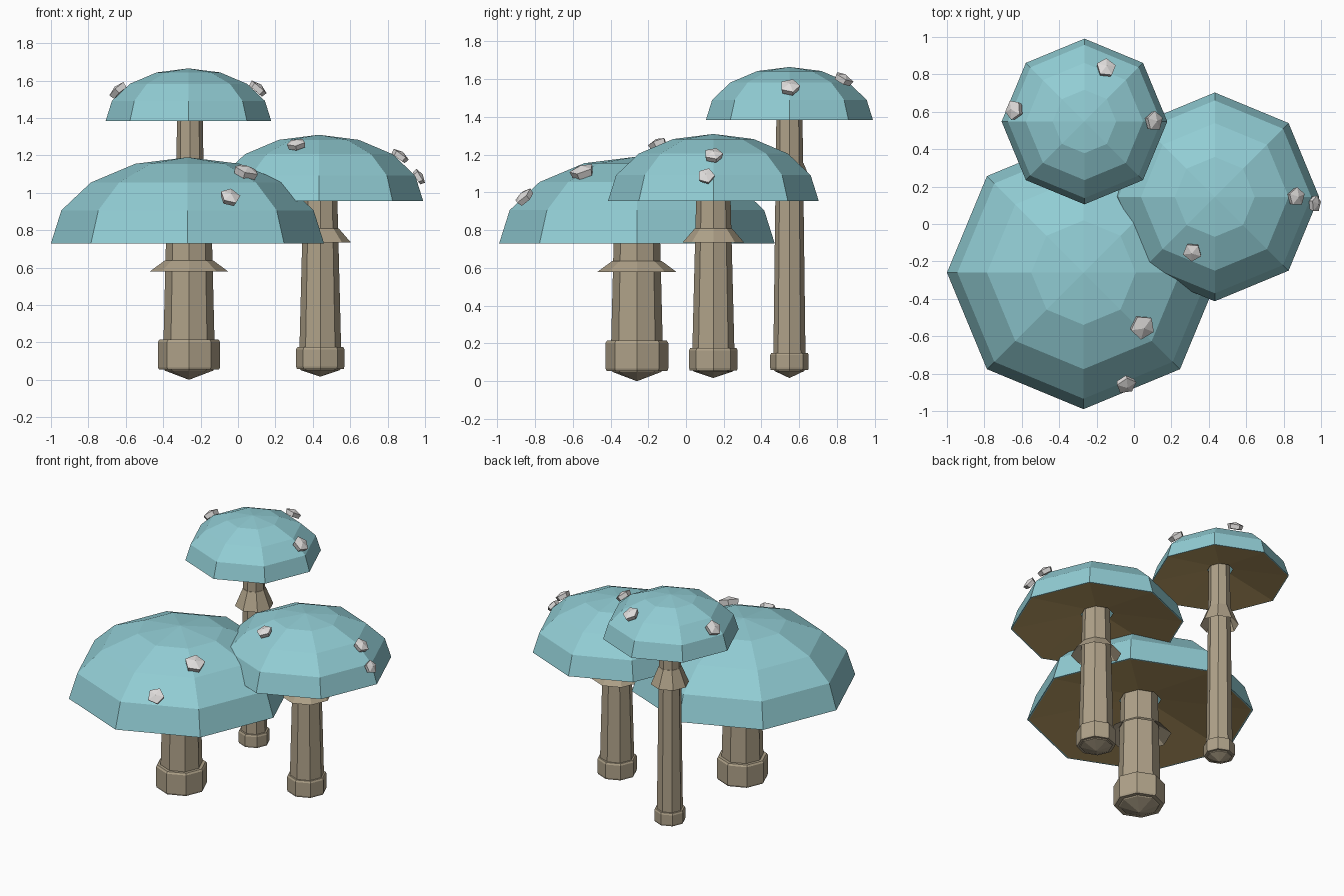
import bpy, bmesh
from math import cos, sin, tau, radians
from mathutils import Vector

cube = bpy.data.objects.get("Cube")
if cube:
    bpy.data.objects.remove(cube)


def material(name, rgb):
    m = bpy.data.materials.new(name)
    m.use_nodes = True
    m.diffuse_color = (*rgb, 1)
    m.node_tree.nodes["Principled BSDF"].inputs["Base Color"].default_value = (*rgb, 1)
    return m


TEAL = material("teal cap", (0.285, 0.61, 0.66))
BROWN = material("brown gills", (0.48, 0.33, 0.13))
TAN = material("tan stem", (0.43, 0.36, 0.25))
GREY = material("grey wart", (0.74, 0.72, 0.71))


def lathe(name, profile, sides, mats, location, band_mats=None):
    """Spin (radius, height) points round z; zero radius makes a single tip."""
    bm = bmesh.new()
    rings = []
    for r, z in profile:
        count = sides if r > 0 else 1
        rings.append([bm.verts.new((r * cos(tau * i / sides), r * sin(tau * i / sides), z))
                      for i in range(count)])
    for k, (a, b) in enumerate(zip(rings, rings[1:])):
        for i in range(sides):
            j = (i + 1) % sides
            quad = [a[i % len(a)], a[j % len(a)], b[j % len(b)], b[i % len(b)]]
            face = bm.faces.new(list(dict.fromkeys(quad)))
            face.material_index = band_mats[k] if band_mats else 0
    bmesh.ops.recalc_face_normals(bm, faces=bm.faces)
    mesh = bpy.data.meshes.new(name)
    bm.to_mesh(mesh)
    bm.free()
    for m in mats:
        mesh.materials.append(m)
    obj = bpy.data.objects.new(name, mesh)
    obj.location = location
    bpy.context.collection.objects.link(obj)
    return obj


def mushroom(name, x, y, cap_r, cap_z, cap_h, tip, foot, foot_r, stem_r,
             skirt, warts):
    # Hollow cap: dome, thin rim and conical gills, open round the stem
    dome = [(cap_r * cos(radians(a)), cap_h * sin(radians(a))) for a in (67.5, 45, 22.5, 0)]
    gills = [(cap_r * 0.985, 0), (cap_r * 0.185, cap_r * 0.15)]
    lathe(name + "_cap", [(0, cap_h)] + dome + gills, 8, [TEAL, BROWN],
          (x, y, cap_z), [0, 0, 0, 0, 0, 1])

    # Stem tapering up into the cap, pointed at the bottom
    low, high = foot
    base_r, top_r = stem_r
    top = cap_z + cap_r * 0.25
    stem_at = (x + 0.008, y, 0)
    lathe(name + "_stem", [(0, tip), (base_r * 0.92, low - 0.006), (base_r, low + 0.01),
                           (top_r, top), (0, top)], 8, [TAN], stem_at)

    # Swollen foot sleeve round the stem
    lathe(name + "_foot", [(base_r * 0.9, low), (foot_r * 0.97, low),
                           (foot_r, low + 0.012), (foot_r, high - 0.012),
                           (foot_r * 0.95, high), (base_r * 0.9, high)],
          8, [TAN], stem_at)

    # Flared skirt, open underneath
    z0, z1, wide, narrow = skirt
    lathe(name + "_skirt", [(wide, z0), (narrow, z1), (top_r, z1)], 8, [TAN], stem_at)

    # Five-sided warts standing along the cap's surface direction
    for i, (wx, wy, wz, r) in enumerate(warts):
        obj = lathe(f"{name}_wart_{i + 1}",
                    [(0, -0.4 * r), (0.87 * r, -0.4 * r), (r, 0.15 * r), (0, 0.45 * r)],
                    5, [GREY], (wx, wy, wz))
        normal = Vector(((wx - x) / cap_r ** 2, (wy - y) / cap_r ** 2,
                         (wz - cap_z) / cap_h ** 2))
        obj.rotation_mode = 'QUATERNION'
        obj.rotation_quaternion = normal.to_track_quat('Z', 'Y')


mushroom("wide_mushroom", -0.27, -0.26, 0.73, 0.73, 0.46, 0.0, (0.055, 0.215), 0.166,
         (0.14, 0.119), (0.58, 0.638, 0.208, 0.13),
         [(0.045, -0.55, 1.115, 0.068), (-0.042, -0.86, 0.978, 0.056)])
mushroom("middle_mushroom", 0.432, 0.145, 0.558, 0.956, 0.354, 0.017, (0.058, 0.175), 0.129,
         (0.114, 0.088), (0.735, 0.81, 0.163, 0.098),
         [(0.312, -0.15, 1.262, 0.052), (0.868, 0.145, 1.2, 0.052),
          (0.97, 0.107, 1.087, 0.046)])
mushroom("tall_mushroom", -0.265, 0.548, 0.443, 1.383, 0.282, 0.017, (0.06, 0.15), 0.102,
         (0.086, 0.068), (1.035, 1.155, 0.125, 0.075),
         [(-0.642, 0.61, 1.55, 0.055), (-0.15, 0.835, 1.605, 0.054),
          (0.108, 0.55, 1.56, 0.055)])
